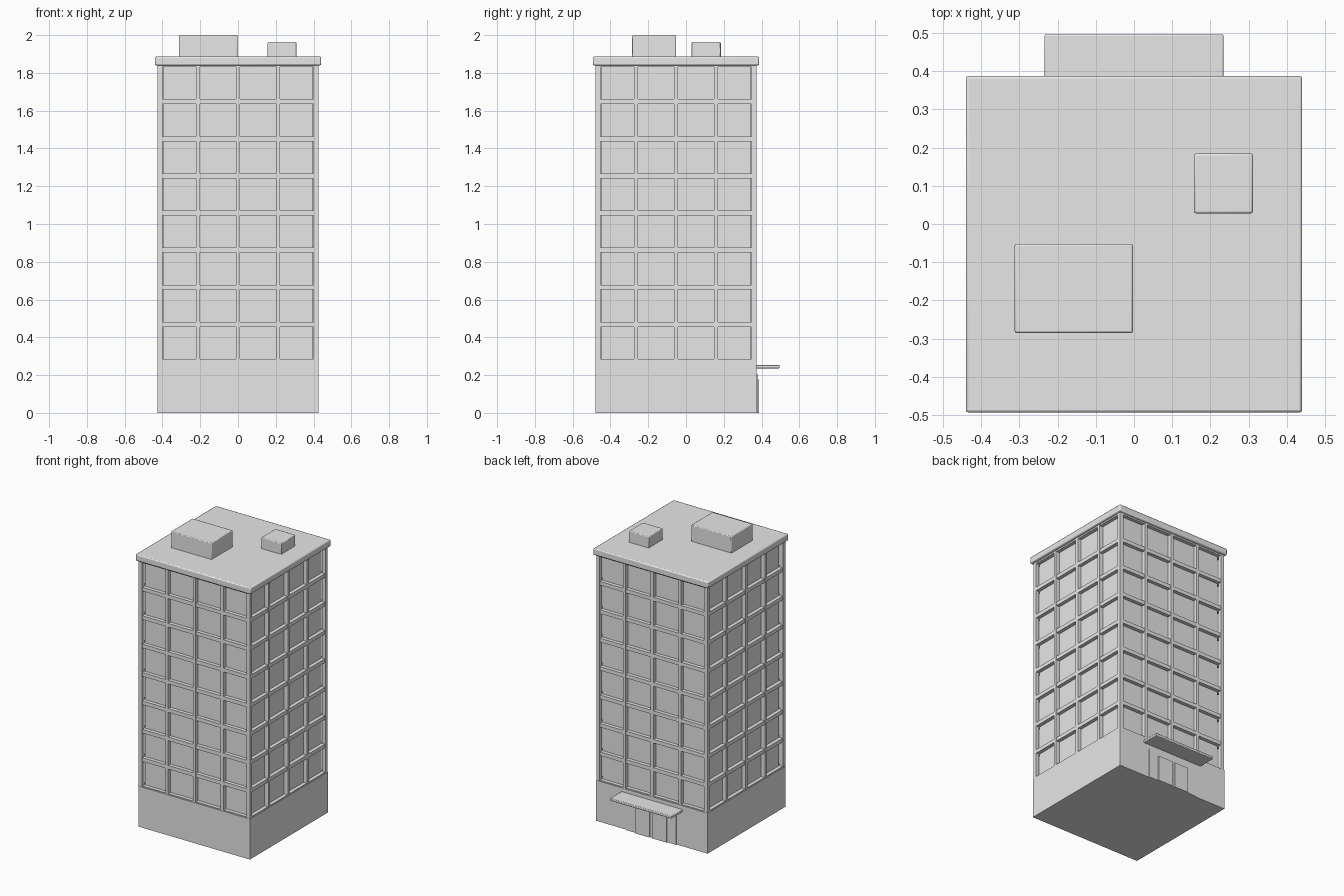
import bpy

cube = bpy.data.objects.get("Cube")
if cube:
    bpy.data.objects.remove(cube, do_unlink=True)

concrete = bpy.data.materials.new("light_grey_concrete")
concrete.use_nodes = True
GREY = (0.8, 0.8, 0.8, 1)
concrete.diffuse_color = GREY
concrete.node_tree.nodes["Principled BSDF"].inputs["Base Color"].default_value = GREY

CY = -0.053      # tower centre in y
HALF = 0.427     # half width of the tower
RECESS = 0.03    # depth of the window panes
BASE_TOP = 0.28
WALL_TOP = 1.845


def box(name, low, high, bevel=0.0):
    """Box between two corners, with optional softened edges."""
    size = [b - a for a, b in zip(low, high)]
    centre = [(a + b) / 2 for a, b in zip(low, high)]
    bpy.ops.mesh.primitive_cube_add(size=1, location=centre)
    obj = bpy.context.object
    obj.name = name
    obj.scale = size
    bpy.ops.object.transform_apply(location=False, rotation=False, scale=True)
    obj.data.materials.append(concrete)
    if bevel:
        mod = obj.modifiers.new("soft_edges", "BEVEL")
        mod.width = bevel
        mod.segments = 2
        bpy.ops.object.shade_smooth_by_angle()
    return obj


def centred(name, half, z0, z1, bevel=0.0):
    """Square slab centred on the tower axis."""
    return box(name, (-half, CY - half, z0), (half, CY + half, z1), bevel)


# Tower: ground floor, recessed glass core and roof slab
centred("ground_floor", HALF, 0, BASE_TOP)
centred("window_core", HALF - RECESS, BASE_TOP - 0.01, WALL_TOP)
centred("roof_slab", 0.44, 1.84, 1.886, 0.007)

# Corner posts
OUT = HALF - 0.002
POST = 0.025
for sx in (-1, 1):
    for sy in (-1, 1):
        xs = sorted((sx * OUT, sx * (OUT - POST)))
        ys = sorted((CY + sy * OUT, CY + sy * (OUT - POST)))
        box("corner_post", (xs[0], ys[0], BASE_TOP - 0.01), (xs[1], ys[1], WALL_TOP))

# Vertical mullions on all four sides
for side in (-1, 1):
    for step in (-1, 0, 1):
        offset = step * 0.212
        a, b = sorted((side * (HALF - RECESS - 0.01), side * OUT))
        box("side_mullion", (a, CY + offset - 0.01, BASE_TOP - 0.01),
            (b, CY + offset + 0.01, WALL_TOP))
        box("face_mullion", (offset - 0.01, CY + a, BASE_TOP - 0.01),
            (offset + 0.01, CY + b, WALL_TOP))

# Floor bands running round the tower
FLOOR = 0.1965
for level in range(1, 8):
    z = 0.272 + level * FLOOR
    centred("floor_band", OUT - 0.003, z - 0.013, z + 0.013)
centred("lower_sill", OUT - 0.003, BASE_TOP - 0.01, 0.286)
centred("top_band", OUT - 0.003, 1.83, WALL_TOP)

# Rooftop units
box("large_roof_unit", (-0.312, -0.285, 1.88), (-0.003, -0.052, 2.0), 0.005)
box("small_roof_unit", (0.157, 0.028, 1.88), (0.311, 0.184, 1.963), 0.005)

# Entrance on the back: frame, double doors and canopy
WALL = CY + HALF
box("door_frame", (-0.19, WALL - 0.02, 0), (0.19, WALL + 0.006, 0.203))
for side in (-1, 1):
    a, b = sorted((side * 0.01, side * 0.12))
    box("door_leaf", (a, WALL - 0.01, 0), (b, WALL + 0.013, 0.176))
box("entrance_canopy", (-0.234, WALL - 0.01, 0.236), (0.234, 0.496, 0.254), 0.004)
